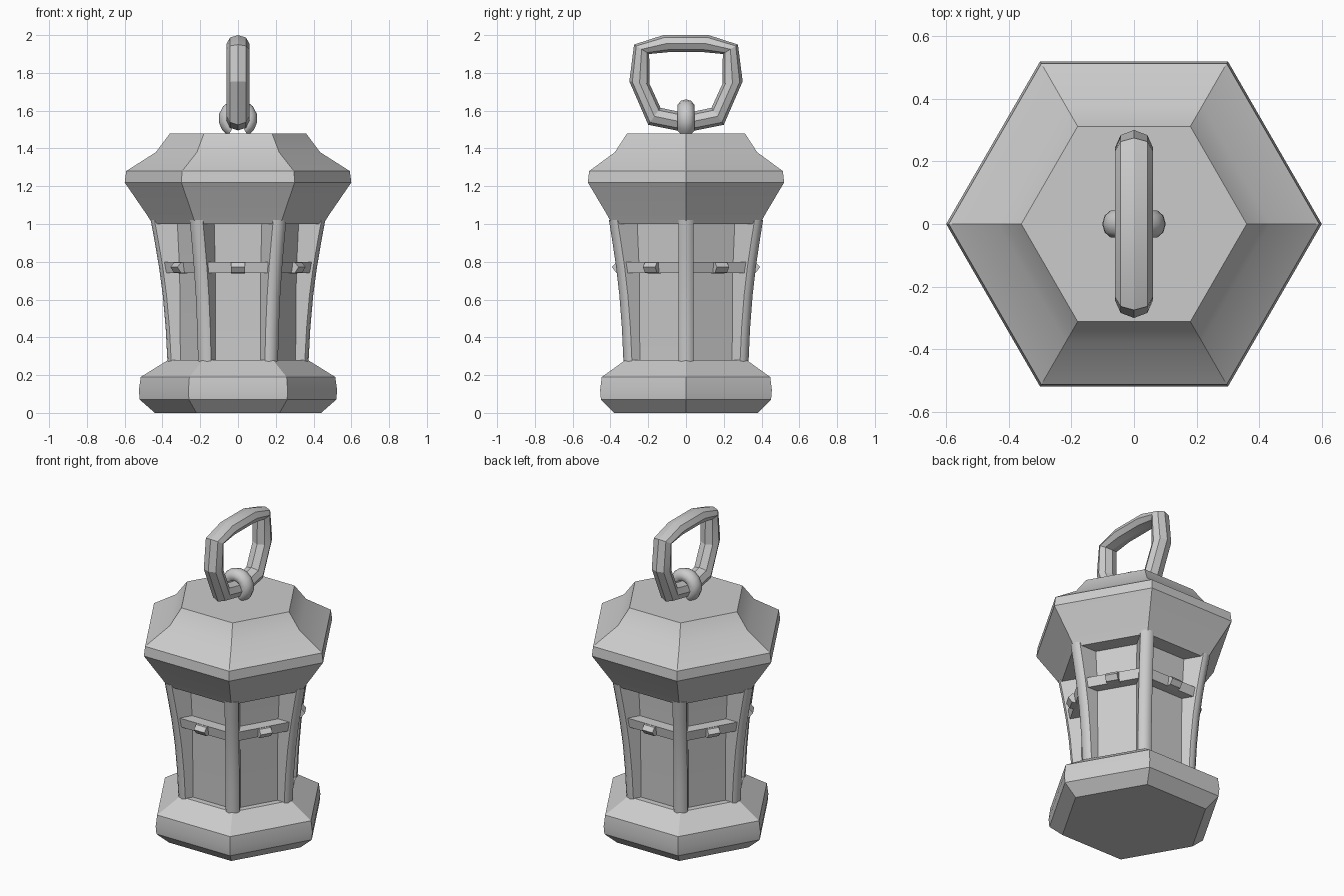
import bpy, bmesh
from math import sin, cos, pi, radians
from mathutils import Matrix, Vector

if "Cube" in bpy.data.objects:
    bpy.data.objects.remove(bpy.data.objects["Cube"])


def loft(name, rings, loop=False, copies=1, offset=0.0, angle=30):
    """Skin a series of equal-length point rings; repeat around z if asked."""
    bm = bmesh.new()
    for k in range(copies):
        rot = Matrix.Rotation(offset + k * 2 * pi / copies, 3, 'Z')
        vs = [[bm.verts.new(rot @ Vector(p)) for p in ring] for ring in rings]
        n = len(vs[0])
        pairs = list(zip(vs, vs[1:]))
        if loop:
            pairs.append((vs[-1], vs[0]))
        for a, b in pairs:
            for i in range(n):
                j = (i + 1) % n
                bm.faces.new((a[i], a[j], b[j], b[i]))
        if not loop:
            bm.faces.new(vs[0][::-1])
            bm.faces.new(vs[-1])
    bmesh.ops.recalc_face_normals(bm, faces=bm.faces)
    me = bpy.data.meshes.new(name)
    bm.to_mesh(me)
    bm.free()
    ob = bpy.data.objects.new(name, me)
    bpy.context.collection.objects.link(ob)
    bpy.ops.object.select_all(action='DESELECT')
    bpy.context.view_layer.objects.active = ob
    ob.select_set(True)
    bpy.ops.object.shade_smooth_by_angle(angle=radians(angle))
    return ob


def hexagon(r, z):
    return [(r * cos(i * pi / 3), r * sin(i * pi / 3), z) for i in range(6)]


def hex_part(name, profile):
    return loft(name, [hexagon(r, z) for r, z in profile])


# Stepped base, glass core, middle rail and roof: all six-sided
hex_part("base", [(0.44, 0), (0.52, 0.07), (0.525, 0.12), (0.515, 0.19), (0.37, 0.28)])
hex_part("inner_panels", [(0.328, 0.26), (0.332, 0.75), (0.345, 1.02)])
hex_part("middle_rail", [(0.402, 0.74), (0.413, 0.80)])
hex_part("roof", [(0.452, 1.0), (0.48, 1.045), (0.6, 1.22), (0.592, 1.28),
                  (0.435, 1.38), (0.36, 1.48)])

# Flared corner posts
W = 0.04
posts = []
for z, r in [(0.26, 0.373), (0.45, 0.383), (0.62, 0.398), (0.77, 0.418),
             (0.9, 0.44), (1.02, 0.462)]:
    posts.append([(r, 0, z), (r - 0.005, W * 0.6, z), (r - 0.02, W, z), (0.28, W, z),
                  (0.28, -W, z), (r - 0.02, -W, z), (r - 0.005, -W * 0.6, z)])
loft("corner_posts", posts, copies=6, angle=40)

# Small pointed latch on the rail of each side
latch = [(0.33, 0.80), (0.37, 0.797), (0.392, 0.772), (0.37, 0.742), (0.33, 0.738)]
loft("rail_latches", [[(a, s * 0.037, z) for a, z in latch] for s in (-1, 1)],
     copies=6, offset=pi / 6)


def tube(name, outer, inner, half, sides, plane, loop, angle):
    """Sweep an elliptical section between an outer and an inner outline."""
    rings = []
    for o, i in zip(outer, inner):
        o, i = Vector(o), Vector(i)
        c, d = (o + i) / 2, (o - i) / 2
        ring = []
        for k in range(sides):
            t = 2 * pi * k / sides
            p, q = c + d * cos(t), half * sin(t)
            ring.append((q, p.x, p.y) if plane == 'YZ' else (p.x, q, p.y))
        rings.append(ring)
    return loft(name, rings, loop, angle=angle)


def mirrored(pts):
    return pts + [(-a, b) for a, b in reversed(pts)]


# Faceted hanging ring
tube("hanging_ring",
     mirrored([(0.12, 2.0), (0.275, 1.95), (0.3, 1.755), (0.2, 1.525), (0.05, 1.495)]),
     mirrored([(0.09, 1.91), (0.195, 1.90), (0.192, 1.74), (0.135, 1.615), (0.04, 1.595)]),
     0.06, 8, 'YZ', True, 20)

# Eyelet on the roof that holds the ring
arc = [radians(-60 + 300 * k / 12) for k in range(13)]
tube("roof_eyelet",
     [(0.103 * cos(t), 1.557 + 0.103 * sin(t)) for t in arc],
     [(0.022 * cos(t), 1.557 + 0.022 * sin(t)) for t in arc],
     0.046, 10, 'XZ', False, 50)
